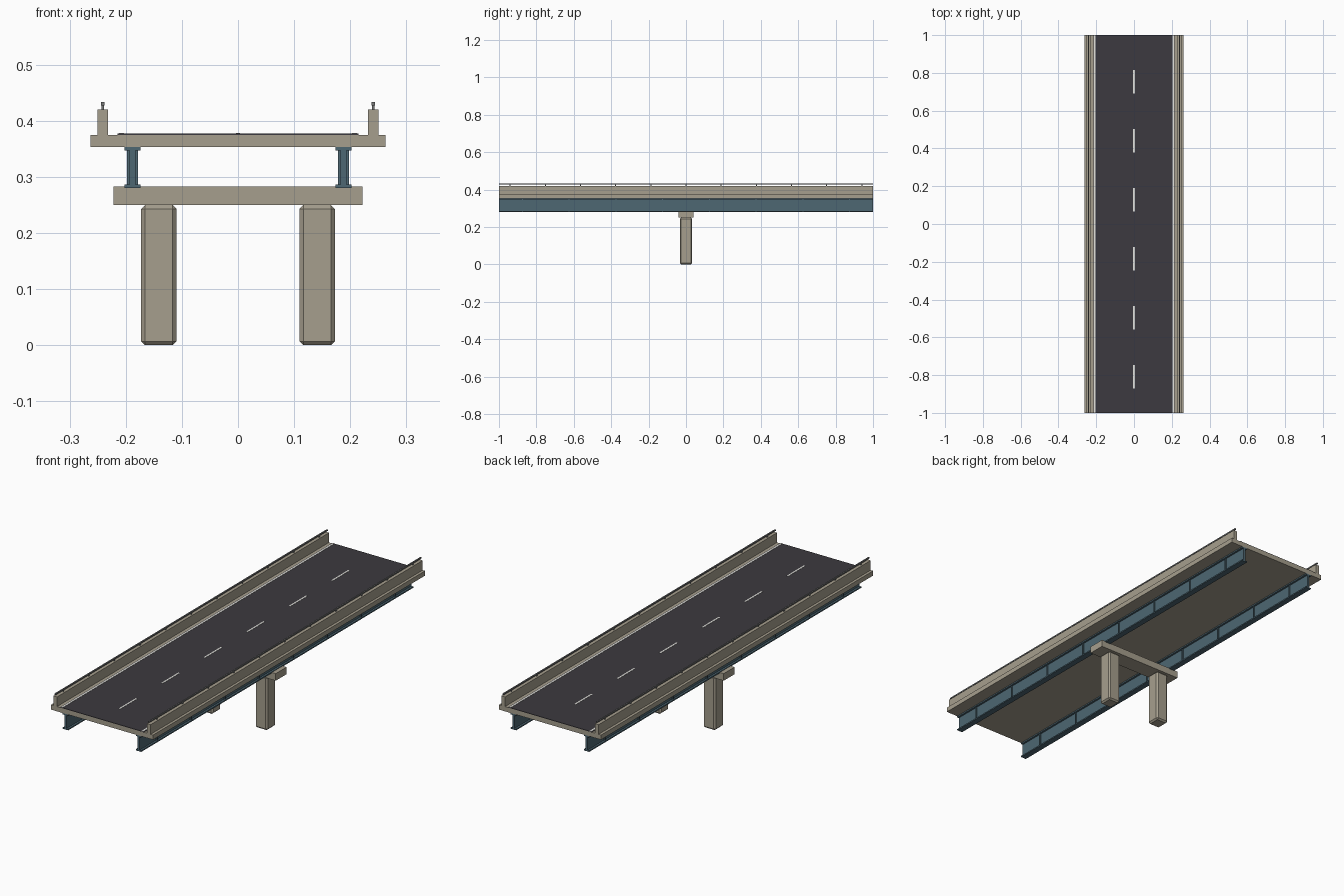
import bpy
import bmesh
from mathutils import Matrix

cube = bpy.data.objects.get("Cube")
if cube:
    bpy.data.objects.remove(cube, do_unlink=True)


def material(name, rgb):
    m = bpy.data.materials.new(name)
    m.use_nodes = True
    m.diffuse_color = (*rgb, 1)
    bsdf = next(n for n in m.node_tree.nodes if n.type == "BSDF_PRINCIPLED")
    bsdf.inputs["Base Color"].default_value = (*rgb, 1)
    return m


concrete = material("concrete", (0.38, 0.345, 0.27))
asphalt = material("asphalt", (0.045, 0.042, 0.05))
steel = material("blue_steel", (0.075, 0.135, 0.17))
paint = material("white_paint", (0.78, 0.78, 0.74))
rail_metal = material("rail_metal", (0.18, 0.185, 0.185))


def boxes(name, mat, ranges, bevel=0):
    """One object made of boxes, each given as x, y and z ranges."""
    bm = bmesh.new()
    for spans in ranges:
        centre = [(a + b) / 2 for a, b in spans]
        size = [abs(b - a) for a, b in spans]
        bmesh.ops.create_cube(bm, size=1, matrix=Matrix.Translation(centre) @ Matrix.Diagonal((*size, 1)))
    mesh = bpy.data.meshes.new(name)
    bm.to_mesh(mesh)
    bm.free()
    mesh.materials.append(mat)
    obj = bpy.data.objects.new(name, mesh)
    bpy.context.collection.objects.link(obj)
    if bevel:
        mod = obj.modifiers.new("chamfer", "BEVEL")
        mod.width = bevel
        mod.segments = 1
    return obj


def around(centre, half):
    return (centre - half, centre + half)


LENGTH = (-1, 1)
DECK_TOP = 0.375
ROAD_TOP = 0.377

# Deck, road surface and centre dashes
boxes("deck_slab", concrete, [(around(0, 0.263), LENGTH, (0.353, DECK_TOP))])
boxes("road_surface", asphalt, [(around(0, 0.215), LENGTH, (DECK_TOP, ROAD_TOP))])
boxes("centre_dashes", paint,
      [(around(0, 0.004), around(0.754 - 0.3125 * i, 0.0625), (ROAD_TOP - 0.001, ROAD_TOP + 0.001))
       for i in range(6)])

# Pier cap
boxes("pier_cap", concrete, [(around(0, 0.222), around(0, 0.04), (0.25, 0.283))])

for side, s in (("left", 1), ("right", -1)):
    # Pier column with chamfered edges
    boxes(side + "_column", concrete,
          [(around(s * 0.141, 0.0315), around(0, 0.0325), (0, 0.25))], bevel=0.007)

    # I-beam girder with web stiffeners
    x = s * 0.188
    beam = [(around(x, 0.014), LENGTH, (0.28, 0.286)),
            (around(x, 0.014), LENGTH, (0.347, 0.353)),
            (around(x, 0.005), LENGTH, (0.286, 0.347))]
    beam += [(around(x, 0.01), around(-0.875 + 0.25 * i, 0.003), (0.286, 0.347)) for i in range(8)]
    boxes(side + "_girder", steel, beam)

    # Edge line and parapet
    boxes(side + "_edge_line", paint,
          [(around(s * 0.2075, 0.0045), LENGTH, (ROAD_TOP - 0.001, ROAD_TOP + 0.001))])
    x = s * 0.241
    boxes(side + "_parapet", concrete, [(around(x, 0.0095), LENGTH, (DECK_TOP, 0.42))])

    # Handrail on short posts
    rail = [(around(x, 0.003), LENGTH, (0.427, 0.433))]
    rail += [(around(x, 0.002), around(0.188 * i, 0.003), (0.42, 0.427)) for i in range(-5, 6)]
    boxes(side + "_handrail", rail_metal, rail)
